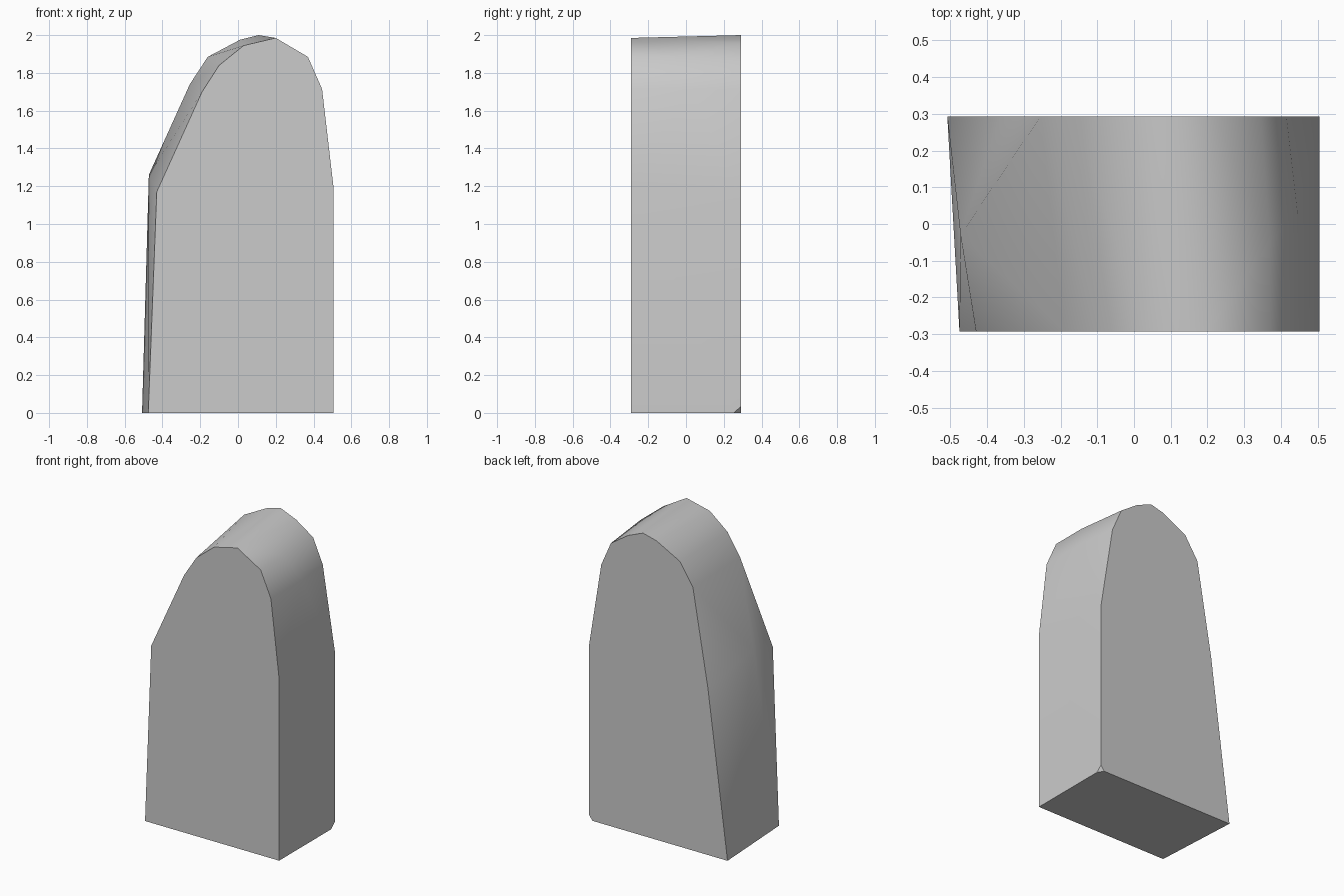
import bpy, bmesh, math

cube = bpy.data.objects.get("Cube")
if cube:
    bpy.data.objects.remove(cube, do_unlink=True)

DEPTH = 0.292

# Stone colour
stone = bpy.data.materials.new("stone grey")
stone.use_nodes = True
grey = (0.6, 0.6, 0.6, 1)
stone.diffuse_color = grey
stone.node_tree.nodes["Principled BSDF"].inputs["Base Color"].default_value = grey

# Front and back outlines (x, z), from the foot of the right side over the crown
front = [(-0.475, 0), (-0.43, 1.17), (-0.19, 1.7), (-0.10, 1.84), (0.03, 1.945),
         (0.20, 1.985), (0.37, 1.885), (0.445, 1.715), (0.505, 1.2), (0.505, 0)]
back = [(-0.508, 0), (-0.365, 1.1), (-0.255, 1.74), (-0.16, 1.885), (0.01, 1.975),
        (0.11, 2.0), (0.22, 1.955), (0.345, 1.87), (0.415, 1.71), (0.505, 1.15)]

# Ridge corners part way through the thickness
ridges = [(-0.472, -0.03, 1.26), (0.37, -0.05, 1.885), (0.445, 0.03, 1.715)]

# Chipped lower back corner
chip = [(0.505, DEPTH, 0.035), (0.505, DEPTH - 0.04, 0), (0.48, DEPTH, 0)]

points = [(x, -DEPTH, z) for x, z in front] + [(x, DEPTH, z) for x, z in back]

# The slab is convex, so its skin is the hull of the corners
bm = bmesh.new()
for p in points + ridges + chip:
    bm.verts.new(p)
bmesh.ops.convex_hull(bm, input=bm.verts[:])
bmesh.ops.dissolve_limit(bm, angle_limit=math.radians(0.5),
                         verts=bm.verts[:], edges=bm.edges[:])
bmesh.ops.recalc_face_normals(bm, faces=bm.faces[:])

mesh = bpy.data.meshes.new("stone_slab")
bm.to_mesh(mesh)
bm.free()
mesh.materials.append(stone)
slab = bpy.data.objects.new("stone_slab", mesh)
bpy.context.collection.objects.link(slab)

# Smooth rounded sides, crisp front and back rims
bpy.ops.object.select_all(action='DESELECT')
slab.select_set(True)
bpy.context.view_layer.objects.active = slab
bpy.ops.object.shade_smooth_by_angle(angle=math.radians(40))
